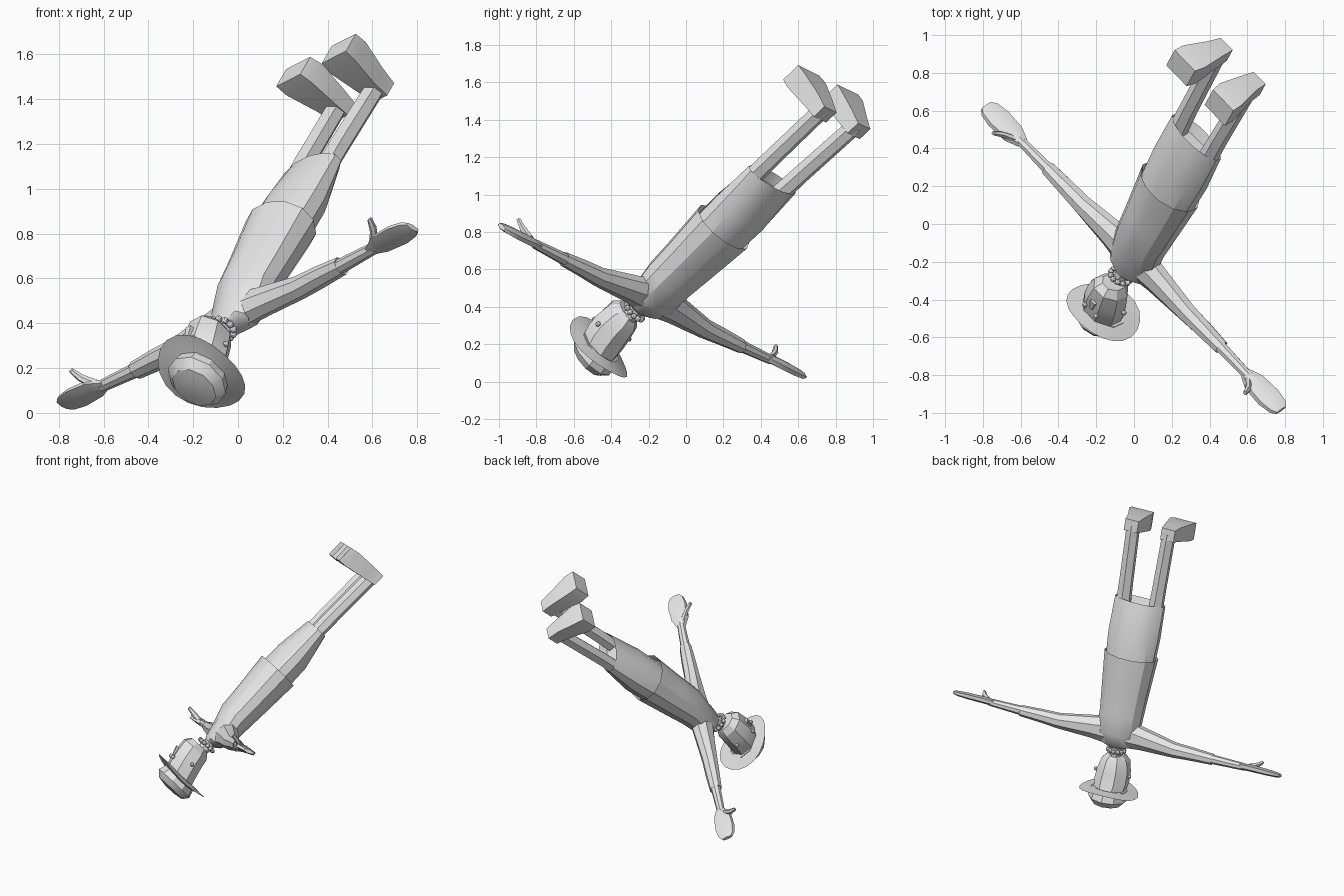
import bpy, bmesh, math
from mathutils import Matrix, Vector

if "Cube" in bpy.data.objects:
    bpy.data.objects.remove(bpy.data.objects["Cube"])

grey = bpy.data.materials.new("plain grey")
grey.use_nodes = True
COLOUR = (0.8, 0.8, 0.8, 1)
grey.diffuse_color = COLOUR
grey.node_tree.nodes["Principled BSDF"].inputs["Base Color"].default_value = COLOUR

# Figure frame: x across the arms, y out of the chest, z from neck to hat
across = Vector((0.657, -0.678, 0.333)).normalized()
down = Vector((0.3675, 0.672, 0.643))
down = (down - across * down.dot(across)).normalized()
front = across.cross(down)
POSE = Matrix((across, front, -down)).transposed().to_4x4()
POSE.translation = (-0.066, -0.274, 0.367)


def finish(name, bm):
    bmesh.ops.recalc_face_normals(bm, faces=bm.faces)
    mesh = bpy.data.meshes.new(name)
    bm.to_mesh(mesh)
    bm.free()
    mesh.materials.append(grey)
    obj = bpy.data.objects.new(name, mesh)
    bpy.context.collection.objects.link(obj)
    obj.matrix_world = POSE
    bpy.ops.object.select_all(action="DESELECT")
    obj.select_set(True)
    bpy.context.view_layer.objects.active = obj
    bpy.ops.object.shade_smooth_by_angle(angle=math.radians(28))


def loft(name, axis, rings, sides=10, side=1, closed=False, lift=None):
    """Rings are (centre, radius, radius) across the axis; four sides make a box.
    lift gives an extra height for each point."""
    a, b = [i for i in range(3) if i != axis]
    grow = math.sqrt(2) if sides == 4 else 1
    bm = bmesh.new()
    loops = []
    for centre, ra, rb in rings:
        loop = []
        for i in range(sides):
            ang = math.tau * (i + 0.5) / sides
            p = Vector(centre)
            p[a] += ra * grow * math.cos(ang)
            p[b] += rb * grow * math.sin(ang)
            if lift:
                p.z += lift(p)
            p.x *= side
            loop.append(bm.verts.new(p))
        loops.append(loop)
    pairs = list(zip(loops, loops[1:]))
    if closed:
        pairs.append((loops[-1], loops[0]))
    for lo, hi in pairs:
        for i in range(sides):
            j = (i + 1) % sides
            bm.faces.new((lo[i], lo[j], hi[j], hi[i]))
    if not closed:
        bm.faces.new(loops[0])
        bm.faces.new(loops[-1])
    finish(name, bm)


def balls(name, points, radius):
    bm = bmesh.new()
    for p in points:
        bmesh.ops.create_uvsphere(bm, u_segments=8, v_segments=6, radius=radius,
                                  matrix=Matrix.Translation(p))
    finish(name, bm)


# Clothes: loose shirt with an open hem, shorts tucked under it
loft("shirt", 2, [
    ((0, 0, -0.03), 0.06, 0.045), ((0, -0.01, -0.055), 0.12, 0.065),
    ((0, -0.02, -0.14), 0.152, 0.095), ((0, 0, -0.28), 0.155, 0.12),
    ((0, 0, -0.45), 0.168, 0.13), ((0, 0.005, -0.71), 0.19, 0.148),
    ((0, 0.005, -0.66), 0.17, 0.13)], sides=12)
loft("shorts", 2, [
    ((0, 0, -0.6), 0.17, 0.125), ((0, 0, -0.85), 0.185, 0.12),
    ((0, 0.01, -1.1), 0.183, 0.075), ((0, 0.01, -1.04), 0.165, 0.055)], sides=12)

# Neck and head with a jutting chin
loft("neck", 2, [((0, 0, -0.06), 0.045, 0.045), ((0, 0.01, 0.06), 0.042, 0.042)], sides=8)
loft("head", 2, [
    ((0, 0.045, 0.03), 0.06, 0.075), ((0, 0.045, 0.07), 0.098, 0.108),
    ((0, 0.035, 0.15), 0.118, 0.112), ((0, 0.02, 0.22), 0.122, 0.115),
    ((0, 0.0, 0.29), 0.11, 0.115)], sides=8)
loft("nose", 2, [
    ((0, 0.14, 0.14), 0.018, 0.018), ((0, 0.13, 0.2), 0.01, 0.01)], sides=4)
balls("eyes", [(s * 0.045, 0.13, 0.215) for s in (-1, 1)], 0.015)
balls("earrings", [(s * 0.122, 0.01, 0.165) for s in (-1, 1)], 0.014)
balls("bead_necklace", [
    (0.056 * math.cos(k * math.tau / 12), 0.058 * math.sin(k * math.tau / 12) + 0.01, -0.003)
    for k in range(12)], 0.016)

# Hat: thin wide brim curling up at the sides and a domed crown
loft("hat_brim", 2, [
    ((0, -0.01, 0.262), 0.11, 0.11), ((0, -0.01, 0.265), 0.17, 0.17),
    ((0, -0.01, 0.265), 0.205, 0.215), ((0, -0.01, 0.275), 0.17, 0.17),
    ((0, -0.01, 0.295), 0.11, 0.11)], sides=20, closed=True,
     lift=lambda p: 0.8 * p.x ** 2)
loft("hat_crown", 2, [
    ((0, -0.01, 0.27), 0.125, 0.125), ((0, -0.01, 0.34), 0.135, 0.145),
    ((0, -0.015, 0.38), 0.1, 0.11), ((0, -0.015, 0.39), 0.045, 0.05)], sides=10)

# Limbs, one set per side
for label, s in (("left", -1), ("right", 1)):
    loft(label + "_sleeve", 0, [
        ((0.08, -0.02, -0.145), 0.07, 0.1), ((0.18, -0.025, -0.14), 0.065, 0.082),
        ((0.42, -0.035, -0.122), 0.054, 0.054), ((0.55, -0.035, -0.125), 0.052, 0.046),
        ((0.7, -0.035, -0.125), 0.044, 0.038), ((0.69, -0.035, -0.125), 0.03, 0.028)],
         sides=8, side=s)
    loft(label + "_forearm", 0, [
        ((0.65, -0.035, -0.125), 0.036, 0.034), ((0.93, -0.03, -0.127), 0.028, 0.025)],
         sides=8, side=s)
    loft(label + "_hand", 0, [
        ((0.9, -0.03, -0.127), 0.028, 0.024), ((0.97, -0.025, -0.13), 0.062, 0.026),
        ((1.09, -0.025, -0.13), 0.07, 0.024), ((1.16, -0.025, -0.13), 0.058, 0.02),
        ((1.19, -0.025, -0.13), 0.036, 0.014)], sides=6, side=s,
         lift=lambda p: 0.3 * (p.y + 0.03))
    loft(label + "_thumb", 1, [
        ((0.95, 0.0, -0.125), 0.027, 0.022), ((0.995, 0.05, -0.135), 0.02, 0.018),
        ((1.015, 0.1, -0.143), 0.012, 0.012)], sides=6, side=s)
    loft(label + "_shin", 2, [
        ((0.115, 0.01, -1.0), 0.055, 0.05), ((0.12, 0.01, -1.2), 0.05, 0.05),
        ((0.13, 0.0, -1.63), 0.048, 0.048)], sides=6, side=s)
    loft(label + "_shoe", 1, [
        ((0.133, -0.045, -1.63), 0.048, 0.042), ((0.135, 0.045, -1.622), 0.058, 0.052),
        ((0.148, 0.2, -1.605), 0.086, 0.064),
        ((0.155, 0.262, -1.597), 0.082, 0.06)], sides=4, side=s)
